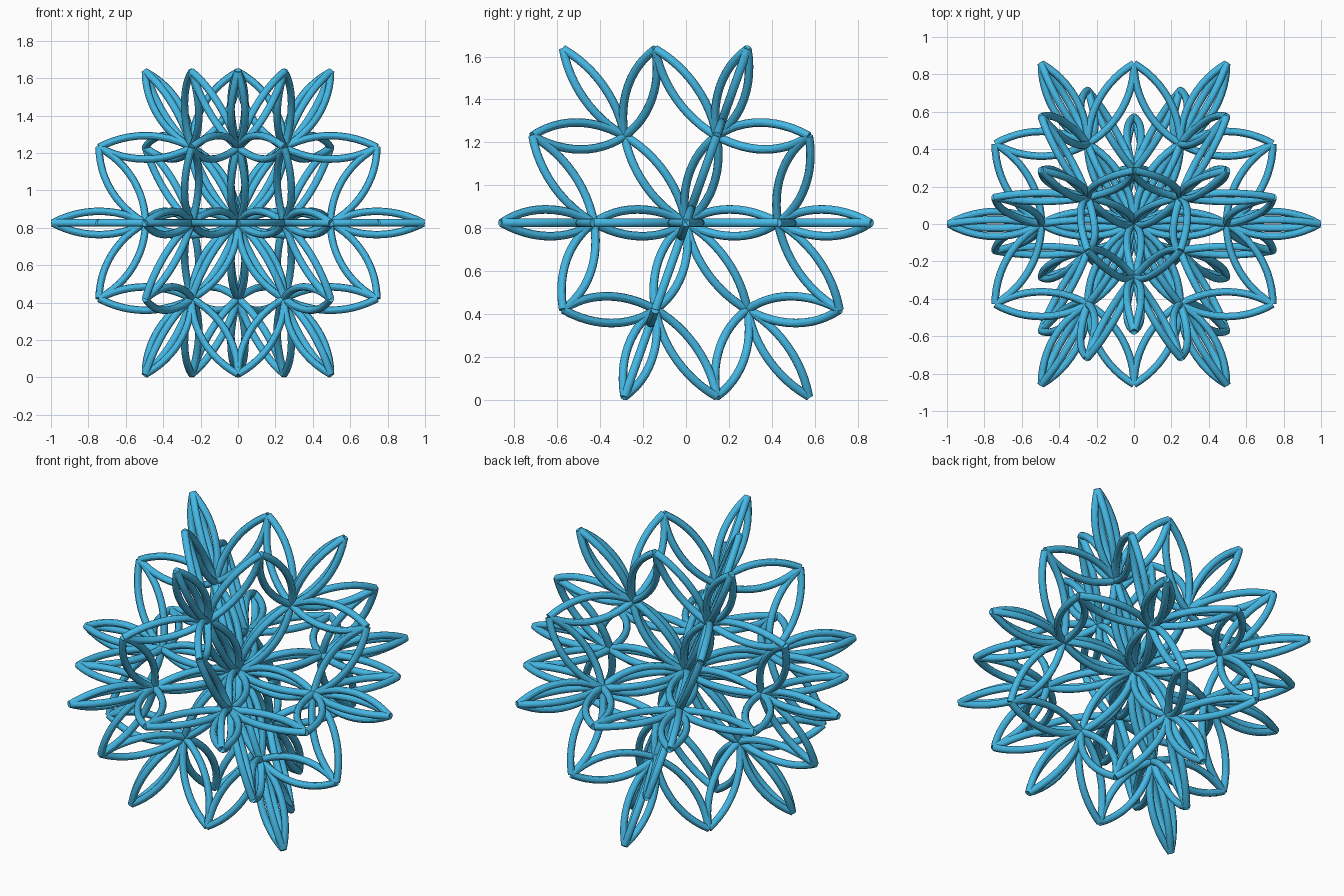
import bpy, math
from mathutils import Vector

if "Cube" in bpy.data.objects:
    bpy.data.objects.remove(bpy.data.objects["Cube"])

E = 0.495          # spacing between petal nodes
R = 0.02           # tube radius
CENTRE = Vector((0, 0, 0.826))
S3, H = math.sqrt(3), math.sqrt(2 / 3)

mat = bpy.data.materials.new("sky_blue")
mat.diffuse_color = (0.06, 0.48, 0.78, 1)
mat.use_nodes = True
mat.node_tree.nodes["Principled BSDF"].inputs["Base Color"].default_value = mat.diffuse_color


def arc(curve, a, b, c, steps=12):
    """Sixty degree tube from a to b around centre c."""
    s = curve.splines.new('POLY')
    s.points.add(steps)
    u = (a - c).normalized()
    w = (b - c)
    w = (w - u * w.dot(u)).normalized()
    for i in range(steps + 1):
        t = math.radians(60) * i / steps
        p = CENTRE + c + E * (u * math.cos(t) + w * math.sin(t))
        s.points[i].co = (*p, 1)


def flower_plane(name, d1, d2):
    """Flat seven-flower lattice spanned by two unit directions 60 degrees apart."""
    curve = bpy.data.curves.new(name, 'CURVE')
    curve.dimensions = '3D'
    curve.bevel_depth = R
    curve.bevel_resolution = 4
    curve.use_fill_caps = True
    d1, d2 = Vector(d1) * E, Vector(d2) * E
    hexa = [d1, d2, d2 - d1, -d1, -d2, d1 - d2]
    zero = Vector((0, 0, 0))

    def petal(start, k):
        k %= 6
        end = start + hexa[k]
        arc(curve, start, end, start + hexa[(k + 1) % 6])
        arc(curve, start, end, start + hexa[(k - 1) % 6])

    for k in range(6):
        petal(zero, k)                  # inner petals
        for dk in (-1, 0, 1):           # outer petals
            petal(hexa[k], k + dk)
    ob = bpy.data.objects.new(name, curve)
    bpy.context.collection.objects.link(ob)
    bpy.ops.object.select_all(action='DESELECT')
    ob.select_set(True)
    bpy.context.view_layer.objects.active = ob
    bpy.ops.object.convert(target='MESH')
    ob = bpy.context.view_layer.objects.active
    ob.data.materials.clear()
    ob.data.materials.append(mat)
    bpy.ops.object.shade_smooth_by_angle()


# one horizontal plane and three tilted planes through the centre
X = (1, 0, 0)
flower_plane("horizontal_flower", X, (0.5, S3 / 2, 0))
flower_plane("steep_flower", X, (0.5, S3 / 6, H))
back = (0, -S3 / 3, H)
flower_plane("right_tilted_flower", back, (0.5, S3 / 6, H))
flower_plane("left_tilted_flower", back, (-0.5, S3 / 6, H))
